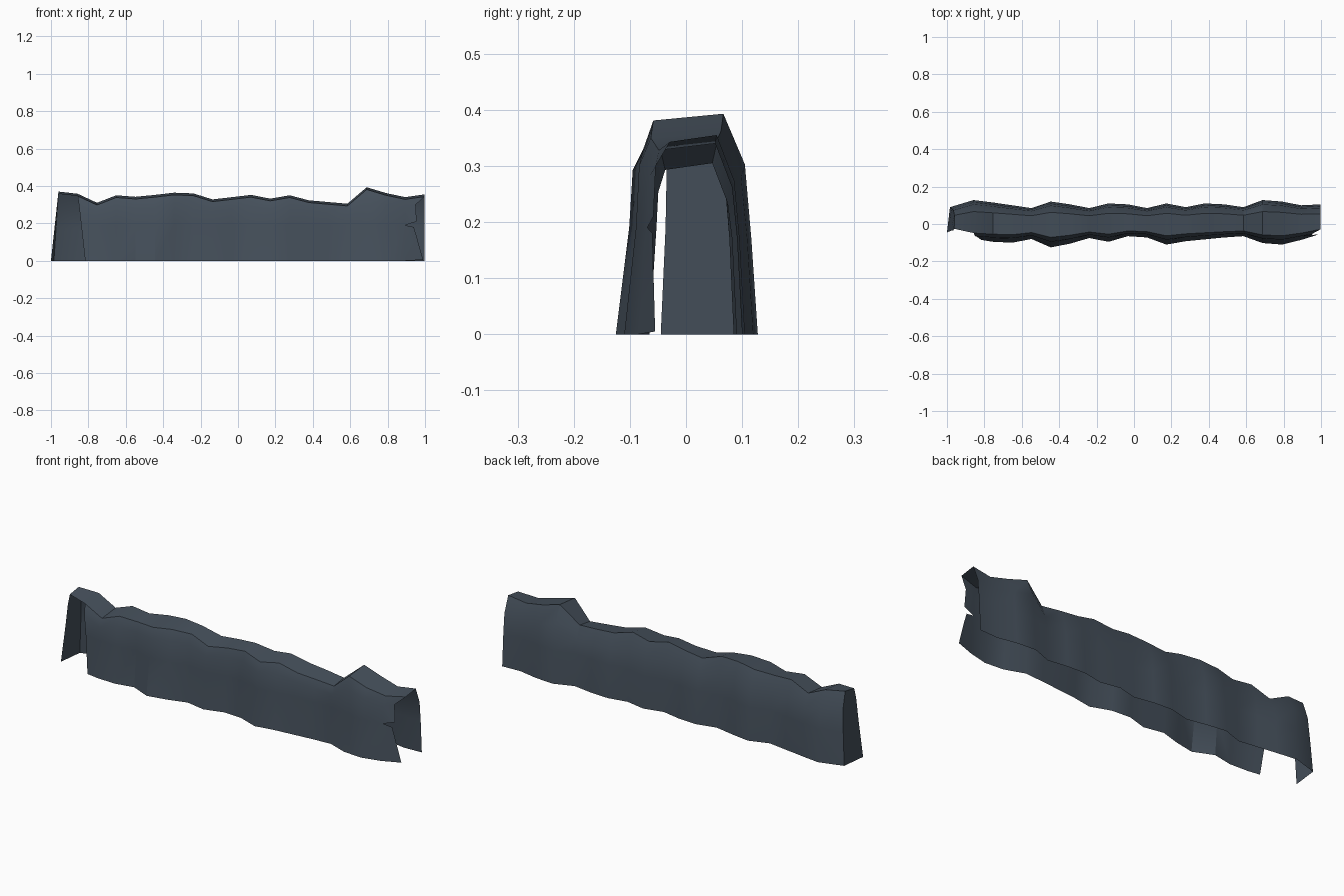
import bpy
import bmesh

cube = bpy.data.objects.get("Cube")
if cube:
    bpy.data.objects.remove(cube)

# Flat slate colour
slate = bpy.data.materials.new("dark_slate")
slate.use_nodes = True
colour = (0.06, 0.08, 0.105, 1.0)
slate.diffuse_color = colour
slate.node_tree.nodes["Principled BSDF"].inputs["Base Color"].default_value = colour

# Outline of the ridge at evenly spaced stations, in thousandths
front_foot = [-45, -85, -95, -100, -80, -125, -105, -75, -95, -65,
              -72, -110, -92, -82, -72, -65, -102, -110, -85, -50]
back_foot = [90, 128, 115, 100, 85, 120, 105, 85, 110, 105,
             85, 110, 90, 110, 105, 90, 128, 120, 100, 105]
crest = [370, 358, 310, 350, 342, 352, 364, 360, 328, 340,
         352, 332, 350, 323, 314, 305, 393, 362, 340, 355]

START, STEP = -0.96, 0.103
FRONT_ROWS = 3
LAST = len(crest) - 1


def section(index):
    """Arched cross-section running from the front foot over to the back foot."""
    x = START + index * STEP
    front = front_foot[index] / 1000
    back = back_foot[index] / 1000
    top = crest[index] / 1000
    points = [
        (front, 0), (front * 0.81, 0.19), (front * 0.76, top * 0.83),
        (front * 0.57, top - 0.012), (back * 0.52, top),
        (back * 0.82, top * 0.77), (back * 0.91, 0.17), (back, 0),
    ]
    ring = []
    for row, (y, z) in enumerate(points):
        lean = 0
        if index == 0:                          # closed end leans outwards
            lean = -0.04 * (1 - z / top)
            if row > FRONT_ROWS:
                lean *= 0.6
        elif index == 1 and row < FRONT_ROWS:   # slanted rim of the front opening
            lean = 0.04 * (1 - z / top)
        ring.append((x + lean, y, z))
    return ring


bm = bmesh.new()
rings = [[bm.verts.new(p) for p in section(i)] for i in range(LAST + 1)]

# Skin the arch, leaving the front open at both ends
for i, (a, b) in enumerate(zip(rings, rings[1:])):
    for row in range(len(a) - 1):
        if row < FRONT_ROWS and i in (0, LAST - 1):
            continue
        bm.faces.new((a[row], b[row], b[row + 1], a[row + 1]))

# Leaning end wall
bm.faces.new(reversed(rings[0]))

# Broken front edge, in two torn flaps
edge, end = rings[LAST - 1], rings[LAST]
lower = [bm.verts.new(p) for p in
         ((0.99, -0.055, 0.005), (0.955, -0.06, 0.13), (0.94, -0.06, 0.18))]
upper = [bm.verts.new(p) for p in ((0.955, -0.058, 0.21), (0.95, -0.054, 0.3))]
bm.faces.new([edge[0], *lower, edge[1]])
bm.faces.new([edge[1], *upper, end[3], edge[3], edge[2]])

# Remove the loose points left under the open end
bmesh.ops.delete(bm, geom=[v for v in bm.verts if not v.link_faces], context="VERTS")
bmesh.ops.recalc_face_normals(bm, faces=bm.faces)

# Outward normals: the crest faces must point up
bm.normal_update()
highest = max(bm.faces, key=lambda f: abs(f.normal.z))
if highest.normal.z < 0:
    bmesh.ops.reverse_faces(bm, faces=bm.faces)

mesh = bpy.data.meshes.new("ridge_shell")
bm.to_mesh(mesh)
bm.free()
mesh.materials.append(slate)

ridge = bpy.data.objects.new("ridge_shell", mesh)
bpy.context.collection.objects.link(ridge)
bpy.context.view_layer.objects.active = ridge
ridge.select_set(True)
bpy.ops.object.shade_smooth_by_angle(angle=0.5)
